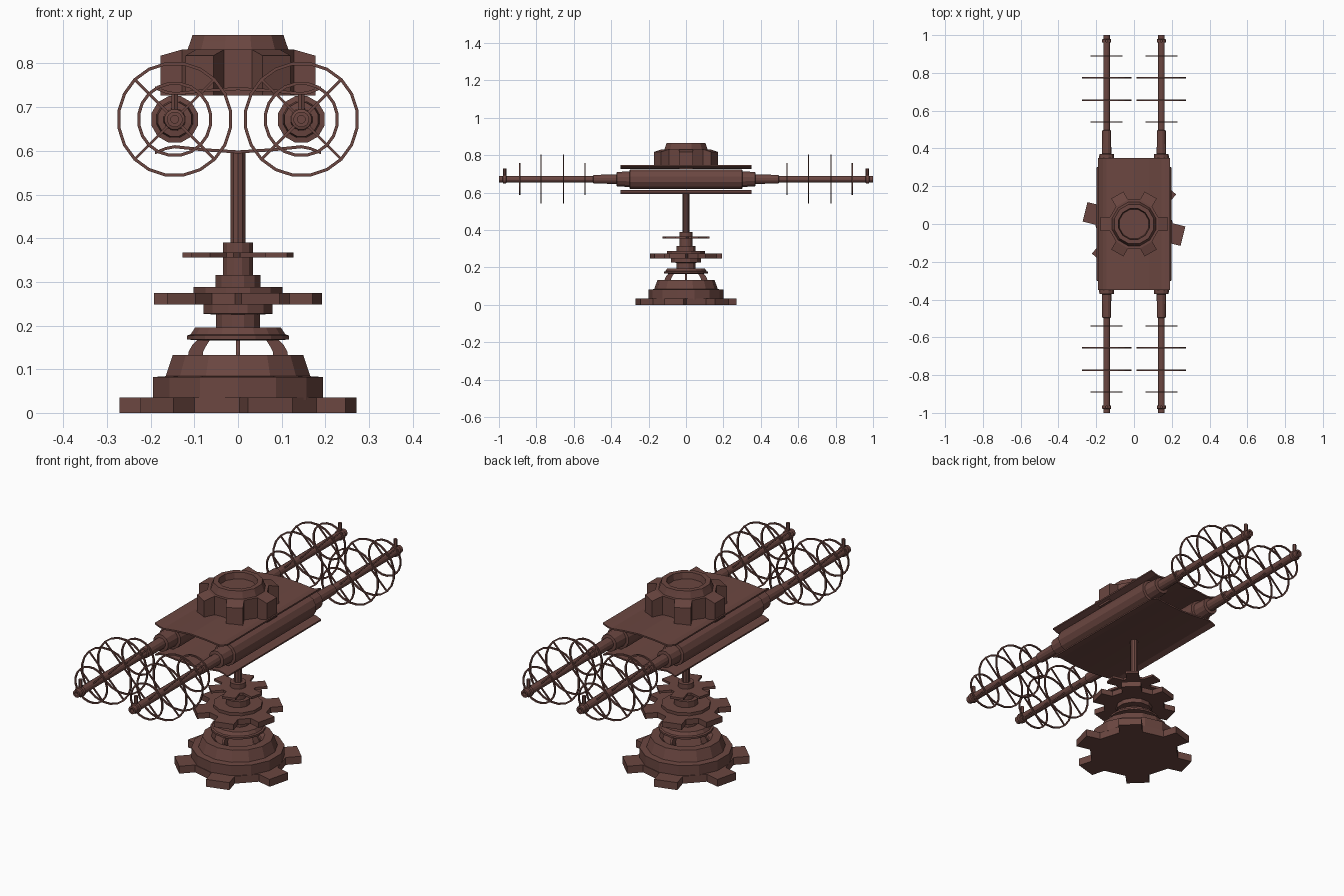
import bpy, bmesh, math
from math import sin, cos, pi, radians
from mathutils import Matrix, Vector

if "Cube" in bpy.data.objects:
    bpy.data.objects.remove(bpy.data.objects["Cube"])

mat = bpy.data.materials.new("brown_metal")
mat.diffuse_color = (0.147, 0.062, 0.052, 1)
mat.use_nodes = True
mat.node_tree.nodes["Principled BSDF"].inputs["Base Color"].default_value = mat.diffuse_color


def finish(name, bm, mirror=None):
    bmesh.ops.recalc_face_normals(bm, faces=bm.faces[:])
    me = bpy.data.meshes.new(name)
    bm.to_mesh(me)
    bm.free()
    me.materials.append(mat)
    ob = bpy.data.objects.new(name, me)
    bpy.context.collection.objects.link(ob)
    if mirror:
        m = ob.modifiers.new("mirror", 'MIRROR')
        m.use_axis = mirror
        m.use_mirror_merge = False
    return ob


def lathe(name, profile, sides, M=Matrix(), mirror=None, closed=False):
    """Faceted revolve of (radius, height) points around local z."""
    bm = bmesh.new()
    rings = [[bm.verts.new(M @ Vector((r * cos(2 * pi * (i + .5) / sides),
                                       r * sin(2 * pi * (i + .5) / sides), z)))
              for i in range(sides)] for r, z in profile]
    pairs = list(zip(rings, rings[1:])) + ([(rings[-1], rings[0])] if closed else [])
    for a, b in pairs:
        for i in range(sides):
            j = (i + 1) % sides
            bm.faces.new((a[i], a[j], b[j], b[i]))
    if not closed:
        bm.faces.new(rings[0])
        bm.faces.new(rings[-1])
    return finish(name, bm, mirror)


def gear(name, root, tip, half, z0, z1, phase, drop=0.0, teeth=6):
    """Toothed disc; drop lowers the outer end of each tooth's top."""
    bm = bmesh.new()
    rx = math.sqrt(root * root - half * half)
    loops = []
    for z, d in ((z0, 0), (z1, drop)):
        loop = []
        for k in range(teeth):
            R = Matrix.Rotation(radians(phase) + 2 * pi * k / teeth, 3, 'Z')
            for x, y, zz in ((rx, -half, z), (tip, -half, z - d), (tip, half, z - d), (rx, half, z)):
                loop.append(bm.verts.new(R @ Vector((x, y, zz))))
        bm.faces.new([v for i, v in enumerate(loop) if i % 4 in (0, 3)])
        for k in range(teeth):
            bm.faces.new(loop[4 * k:4 * k + 4])
        loops.append(loop)
    a, b = loops
    for i in range(len(a)):
        j = (i + 1) % len(a)
        bm.faces.new((a[i], a[j], b[j], b[i]))
    return finish(name, bm)


def box(bm, size, M):
    bmesh.ops.create_cube(bm, size=1, matrix=M @ Matrix.Diagonal((*size, 1)))


# stepped base
gear("base_gear", 0.205, 0.267, 0.053, 0, 0.035, -14)
lathe("base_drum", [(0.2, 0.03), (0.2, 0.082), (0.17, 0.084), (0.153, 0.133), (0.115, 0.133), (0.1, 0.12)], 14)

# curved struts carrying the collar
bm = bmesh.new()
side = [(0.115, 0.125), (0.113, 0.14), (0.105, 0.155), (0.09, 0.17),
        (0.062, 0.17), (0.072, 0.155), (0.08, 0.14), (0.082, 0.118)]
for k in range(4):
    R = Matrix.Rotation(k * pi / 2, 3, 'Z')
    f = [[bm.verts.new(R @ Vector((r, y, z))) for r, z in side] for y in (-0.005, 0.005)]
    bm.faces.new(f[0])
    bm.faces.new(f[1])
    for i in range(8):
        j = (i + 1) % 8
        bm.faces.new((f[0][i], f[0][j], f[1][j], f[1][i]))
finish("collar_struts", bm)

# collar, neck and pole
lathe("collar", [(0.09, 0.166), (0.118, 0.168), (0.118, 0.177), (0.11, 0.18), (0.1, 0.195)], 18)
lathe("neck", [(0.052, 0.19), (0.052, 0.225), (0.082, 0.227), (0.082, 0.25)], 12)
gear("middle_gear", 0.14, 0.187, 0.045, 0.248, 0.274, -14)
lathe("neck_steps", [(0.106, 0.27), (0.106, 0.288), (0.053, 0.288), (0.053, 0.316),
                     (0.035, 0.316), (0.035, 0.39)], 12)
gear("thin_gear", 0.075, 0.123, 0.03, 0.356, 0.367, -14)
lathe("pole", [(0.018, 0.38), (0.018, 0.6)], 10)

# bent plates above and below the barrels
section = [(-0.19, 0.592), (-0.165, 0.602), (-0.145, 0.606), (-0.08, 0.599), (0, 0.594),
           (0.08, 0.599), (0.145, 0.606), (0.165, 0.602), (0.19, 0.592)]
for name, s in (("lower_plate", 1), ("upper_plate", -1)):
    bm = bmesh.new()
    rows = [[bm.verts.new((x, y, 0.67 + s * (z + dz - 0.67))) for x, z in section]
            for y, dz in ((-0.35, 0), (0.35, 0), (0.35, 0.007), (-0.35, 0.007))]
    for a in range(4):
        b = (a + 1) % 4
        for i in range(len(section) - 1):
            bm.faces.new((rows[a][i], rows[a][i + 1], rows[b][i + 1], rows[b][i]))
    for i in (0, -1):
        bm.faces.new([r[i] for r in rows])
    finish(name, bm)

# twin barrels with stepped ends, mirrored to four arms
CX, CZ = 0.145, 0.672
ALONG = Matrix.Translation((CX, 0, CZ)) @ Matrix.Rotation(-pi / 2, 4, 'X')
X_ONLY, XY = (True, False, False), (True, True, False)
half = [(0.055, 0.3), (0.043, 0.302), (0.04, 0.37), (0.026, 0.372), (0.024, 0.495),
        (0.018, 0.497), (0.018, 0.96), (0.024, 0.962), (0.024, 0.978), (0.018, 0.98),
        (0.018, 1.0), (0.009, 1.0), (0.009, 0.985)]
lathe("barrels", [(r, -y) for r, y in reversed(half)] + half, 12, ALONG, X_ONLY)
lathe("tip_pins", [(0.009, 0.68), (0.009, 0.73)], 6, Matrix.Translation((CX, 0.969, 0)), XY)

# antenna hoops with crossed spokes
for n, (y, r) in enumerate(((0.54, 0.083), (0.655, 0.129), (0.775, 0.129), (0.889, 0.083)), 1):
    t = 0.0035
    lathe(f"hoop_{n}", [(r - t, y - t), (r + t, y - t), (r + t, y + t), (r - t, y + t)],
          20, ALONG, XY, closed=True)
    bm = bmesh.new()
    for a in (45, -45):
        box(bm, (2 * r, 0.006, 0.006), Matrix.Translation((CX, y, CZ)) @ Matrix.Rotation(radians(a), 4, 'Y'))
    finish(f"hoop_spokes_{n}", bm, XY)

# lobed housing on top with a hollow rim
gear("top_housing", 0.133, 0.177, 0.037, 0.727, 0.832, 0, drop=0.014)
lathe("top_rim", [(0.122, 0.825), (0.113, 0.85), (0.108, 0.865), (0.085, 0.865), (0.08, 0.836)], 12)
